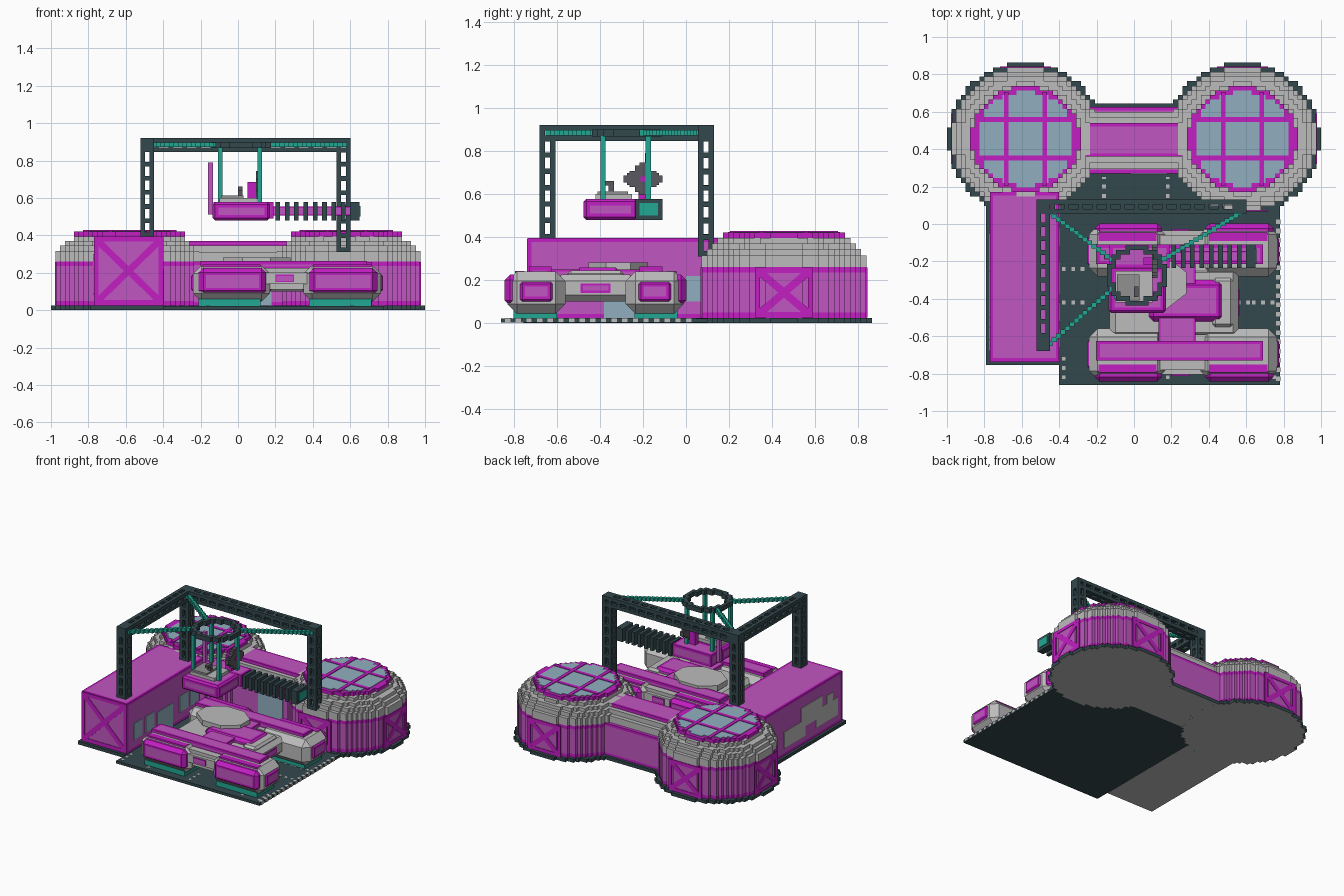
import bpy, bmesh, math
from mathutils import Matrix, Vector

if "Cube" in bpy.data.objects:
    bpy.data.objects.remove(bpy.data.objects["Cube"], do_unlink=True)

V = 0.0247  # size of one block


def make_mat(name, r, g, b):
    lin = [((c / 255 + 0.055) / 1.055) ** 2.4 for c in (r, g, b)] + [1]
    m = bpy.data.materials.new(name)
    m.use_nodes = True
    m.diffuse_color = lin
    m.node_tree.nodes["Principled BSDF"].inputs["Base Color"].default_value = lin
    return m


bright = make_mat("bright magenta", 195, 30, 195)
light = make_mat("light magenta", 193, 86, 193)
grey = make_mat("light grey", 188, 188, 188)
mid = make_mat("mid grey", 145, 145, 145)
iron = make_mat("iron grey", 88, 88, 96)
slate = make_mat("dark slate", 52, 72, 77)
glass = make_mat("pale blue glass", 145, 175, 192)
teal = make_mat("teal", 34, 168, 148)


def finish(bm, name, *mats):
    me = bpy.data.meshes.new(name)
    bm.to_mesh(me)
    bm.free()
    for m in mats:
        me.materials.append(m)
    ob = bpy.data.objects.new(name, me)
    bpy.context.collection.objects.link(ob)
    return ob


def add_box(bm, x0, x1, y0, y1, z0, z1):
    mtx = Matrix.Translation(((x0 + x1) / 2, (y0 + y1) / 2, (z0 + z1) / 2))
    mtx = mtx @ Matrix.Diagonal((abs(x1 - x0), abs(y1 - y0), abs(z1 - z0), 1))
    bmesh.ops.create_cube(bm, size=1, matrix=mtx)


def boxes(name, mat, *items, bevel=0):
    bm = bmesh.new()
    for b in items:
        add_box(bm, *b)
    if bevel:
        bmesh.ops.bevel(bm, geom=bm.edges[:], offset=bevel, segments=1, affect='EDGES')
    return finish(bm, name, mat)


def trim_box(name, b, t=V, bevel=0):
    """Light panel box with a bright border round every face."""
    bm = bmesh.new()
    add_box(bm, *b)
    if bevel:
        bmesh.ops.bevel(bm, geom=bm.edges[:], offset=bevel, segments=1, affect='EDGES')
    big = [f for f in bm.faces if max(abs(c) for c in f.normal) > 0.99]
    for f in bm.faces:
        f.material_index = 0 if f in big else 1
    for f in bmesh.ops.inset_individual(bm, faces=big, thickness=t)["faces"]:
        f.material_index = 1
    return finish(bm, name, light, bright)


def disc(name, mat, cx, cy, r, z0, z1, under=None):
    """Round slab with a stepped, blocky outline."""
    n = int(r / V)
    right = []
    for j in range(-n, n + 1):
        w = round(math.sqrt(max(r * r - (j * V) ** 2, 0)) / V + 0.35) * V
        right += [(w, (j - 0.5) * V), (w, (j + 0.5) * V)]
    pts = right + [(-x, y) for x, y in reversed(right)]
    bm = bmesh.new()
    base = bm.faces.new([bm.verts.new((cx + x, cy + y, z0)) for x, y in pts])
    ext = bmesh.ops.extrude_face_region(bm, geom=[base], use_keep_orig=True)["geom"]
    for v in ext:
        if isinstance(v, bmesh.types.BMVert):
            v.co.z = z1
    bmesh.ops.recalc_face_normals(bm, faces=bm.faces[:])
    for f in bm.faces:
        f.material_index = 1 if under and f.normal.z < -0.5 else 0
    return finish(bm, name, mat, under or mat)


def cross_panel(name, c, axis, hw, hh):
    """Framed light panel with a diagonal cross on a wall."""
    def place(w, h, d, ang):
        rot = Matrix.Rotation(math.pi / 2, 4, 'Z') if axis == 'x' else Matrix()
        return Matrix.Translation(c) @ rot @ Matrix.Rotation(ang, 4, 'Y') @ Matrix.Diagonal((w, d, h, 1))
    bm = bmesh.new()
    bmesh.ops.create_cube(bm, size=1, matrix=place(2 * hw, 2 * hh, 0.006, 0))
    ring = bmesh.ops.inset_individual(bm, faces=bm.faces[:], thickness=0.0025)["faces"]
    bm.clear()
    for sx in (-1, 1):  # frame uprights and diagonals
        off = Vector((sx * (hw - 0.012), 0, 0)) if axis == 'y' else Vector((0, sx * (hw - 0.012), 0))
        bmesh.ops.create_cube(bm, size=1, matrix=Matrix.Translation(off) @ place(V, 2 * hh, 0.008, 0))
        bmesh.ops.create_cube(bm, size=1, matrix=place(2 * math.hypot(hw, hh) - 0.04, 0.035, 0.007,
                                                       sx * math.atan2(hh, hw)))
        bmesh.ops.create_cube(bm, size=1, matrix=Matrix.Translation((0, 0, sx * (hh - 0.012))) @ place(2 * hw, V, 0.008, 0))
    return finish(bm, name, bright)


# Ground slab with lane dots and dashed edge
boxes("floor", slate, (-0.40, 0.78, -0.86, 0.30, 0.002, 0.022))
dots = [(x + i * 0.05, y) for x in (-0.385, 0.5, 0.63) for y in (-0.25, -0.43) for i in range(3)]
dots += [(x, -0.83 + i * 0.05) for x in (-0.385, -0.17, 0.17, 0.6, 0.74) for i in range(3)]
dots += [(x, 0.14 + i * 0.05) for x in (-0.17, 0.17) for i in range(3)]
boxes("floor_dots", grey, *[(x, x + 0.02, y, y + 0.02, 0.015, 0.0235) for x, y in dots])
boxes("floor_edge_dashes", grey, *[(0.76, 0.783, -0.84 + i * 0.0494, -0.84 + i * 0.0494 + V, 0.002, 0.0235)
                                   for i in range(18)])

# Domed halls
for side, s in (("right", -1), ("left", 1)):
    cx, cy = 0.58 * s, 0.455
    disc(side + "_hall_plinth", slate, cx, cy, 0.405, 0, V, grey)
    for i, (m, r, z0, z1) in enumerate([
            (bright, .383, V, .05), (light, .383, .05, .235), (bright, .383, .235, .26),
            (grey, .383, .26, .315), (grey, .36, .315, .345), (grey, .335, .345, .37),
            (grey, .30, .37, .395), (bright, .28, .395, .42)]):
        disc(f"{side}_hall_tier_{i}", m, cx, cy, r, z0, z1)
    disc(side + "_dome_glass", glass, cx, cy, 0.25, 0.40, 0.424)
    boxes(side + "_dome_bars", bright,
          *[(cx + o - .013, cx + o + .013, cy - .25, cy + .25, .41, .429) for o in (-.103, .103)],
          *[(cx - .25, cx + .25, cy + o - .013, cy + o + .013, .41, .428) for o in (-.103, .103)])
    cross_panel(side + "_hall_side_panel", (s * (0.58 + 16 * V), cy, 0.142), 'x', 0.135, 0.115)
    cross_panel(side + "_hall_back_panel", (cx, cy + 15.5 * V, 0.142), 'y', 0.135, 0.115)
cross_panel("left_hall_front_panel", (0.58, 0.455 - 15.5 * V, 0.142), 'y', 0.135, 0.115)

# Corridor between the halls
bm_plinth = boxes("corridor_plinth", slate, (-0.4, 0.4, 0.25, 0.645, 0.0005, V))
bm_plinth.data.materials.append(grey)
trim_box("corridor_wall", (-0.4, 0.4, 0.27, 0.625, V, 0.26))
boxes("corridor_roof_steps", grey, (-.4, .4, .295, .60, .25, .31), (-.4, .4, .33, .57, .30, .345))
trim_box("corridor_roof", (-0.31, 0.31, 0.36, 0.54, 0.34, 0.37))
boxes("corridor_door", glass, (-0.02, 0.18, 0.265, 0.28, 0.022, 0.2))

# Long side wing
wing_plinth = boxes("wing_plinth", slate, (-0.79, -0.40, -0.755, 0.3, 0.0005, V))
wing_plinth.data.materials.append(grey)
for ob in (bm_plinth, wing_plinth):
    for f in ob.data.polygons:
        f.material_index = int(f.normal.z < -0.5)
trim_box("wing", (-0.77, -0.40, -0.735, 0.17, V, 0.395))
cross_panel("wing_front_panel", (-0.585, -0.735, 0.21), 'y', 0.185, 0.18)
boxes("wing_windows", glass, *[(-.41, -.395, y, y + .1, .1, .22) for y in (-.66, -.52, -.12, .0)],
      (-.41, -.395, -.38, -.2, V, .2))
boxes("wing_wall_patch", grey, (-.774, -.76, -.68, -.42, .09, .22), (-.774, -.76, -.50, -.25, .15, .30),
      (-.774, -.76, -.30, -.05, .08, .2), (-.774, -.76, -.62, -.55, .2, .28))

# Overhead ladder-frame gantry
W = 3 * V


def truss(x, y, z, axis, length):
    o = [x, y, z]
    a, b = [k for k in range(3) if k != axis]
    out = []

    def seg(s0, s1, a0, a1, b0, b1):
        r = [0] * 6
        for k, lo, hi in ((axis, s0, s1), (a, a0, a1), (b, b0, b1)):
            r[2 * k], r[2 * k + 1] = o[k] + lo, o[k] + hi
        out.append(r)
    for p in (0, 2 * V):
        for q in (0, 2 * V):
            seg(0, length, p, p + V, q, q + V)
    n = round(length / W)
    for i in range(n + 1):
        c = min(i * length / n, length - V)
        seg(c, c + V, 0, W, 0, W)
    return out


boxes("gantry_front_post", slate, *truss(-.522, -.68, .39, 2, .53))
boxes("gantry_corner_post", slate, *truss(-.522, .056, .39, 2, .53))
boxes("gantry_left_post", slate, *truss(.527, .056, .31, 2, .61))
boxes("gantry_side_beam", slate, *truss(-.522, -.68, .846, 1, .81))
boxes("gantry_back_beam", slate, *truss(-.522, .056, .846, 0, 1.123))

# Suspension ring, stepped cables and hanging rods
RX, RY = 0.015, -0.275
cells = [(i * V, j * V) for i in range(-8, 9) for j in range(-8, 9)
         if 0.130 < math.hypot(i * V, j * V) < 0.162]
boxes("suspension_ring", slate, *[(RX + x - V / 2, RX + x + V / 2, RY + y - V / 2, RY + y + V / 2, .866, .9)
                                  for x, y in cells])
for name, p, q in (("front", (-.45, -.64), (-.12, -.35)), ("corner", (-.45, .06), (-.12, -.19)),
                   ("left", (.57, .06), (.14, -.2))):
    n = int(max(abs(p[0] - q[0]), abs(p[1] - q[1])) / V) + 1
    pts = [(p[0] + (q[0] - p[0]) * i / n, p[1] + (q[1] - p[1]) * i / n) for i in range(n + 1)]
    boxes(name + "_cable", teal, *[(x - .0135, x + .0135, y - .0125, y + .0125, .871, .896) for x, y in pts])
boxes("hanging_rods", teal, *[(x - .012, x + .012, y - .012, y + .012, .57, .87)
                              for x in (-.095, .115) for y in (-.385, -.175)])

# Hanging cabin and ribbed arm
trim_box("cabin", (-.135, .17, -.475, -.225, .48, .577), bevel=0.012)
trim_box("arm_mount", (-.13, .19, -.235, -.11, .49, .577))
boxes("cabin_roof", grey, (-.10, .10, -.42, -.25, .57, .60))
boxes("cabin_hatch", mid, (-.09, .03, -.41, -.27, .595, .612))
boxes("cabin_lever", iron, (0, .025, -.36, -.335, .6, .655), (0, .025, -.39, -.335, .64, .66))
trim_box("arm_core", (.18, .645, -.2, -.145, .505, .555), 0.012)
boxes("arm_ribs", slate, *[(.2 + i * .05, .2 + i * .05 + V, -.235, -.11, .48, .577) for i in range(9)],
      (.625, .65, -.235, -.11, .48, .577))
boxes("arm_tip", teal, (.64, .655, -.215, -.13, .5, .557))
boxes("mast", light, (-.16, -.135, -.19, -.165, .51, .79))

# Cog wheel beside the rods
bm = bmesh.new()
for hy, hz in ((.062, .037), (.037, .062), (.09, .016), (.016, .075), (.075, .028)):
    add_box(bm, .097, .125, -.2 - hy, -.2 + hy, .67 - hz, .67 + hz)
finish(bm, "cog_wheel", iron)
boxes("cog_bracket", bright, (.05, .1, -.22, -.18, .577, .685), (.09, .128, -.212, -.188, .658, .682))

# Parked hover vehicle
CY = -0.42
for side, s in (("right", -1), ("left", 1)):
    def yb(x0, x1, a, b, z0, z1):
        lo, hi = sorted((CY + s * a, CY + s * b))
        return (x0, x1, lo, hi, z0, z1)
    boxes(side + "_pod_bridge", grey, yb(-.2, .7, .17, .36, .11, .225), yb(-.1, .6, .34, .385, .14, .2))
    trim_box(side + "_pod_rail", yb(-.2, .69, .205, .31, .215, .262))
    trim_box(side + "_bridge_panel", yb(.2, .3, .3, .392, .15, .19), 0.01)
    for end, x0, x1 in (("rear", -.25, .18), ("front", .34, .775)):
        n = f"{side}_{end}_pod"
        boxes(n, grey, yb(x0 + .01, x1 - .01, .14, .41, .045, .24), bevel=0.045)
        trim_box(n + "_core", yb(x0, x1, .17, .38, .07, .222), 0.018, bevel=0.04)
        trim_box(n + "_outer_panel", yb(x0 + .04, x1 - .03, .3, .422, .08, .225), 0.018, bevel=0.025)
        boxes(n + "_top_edge", bright, yb(x0 + .06, x1 - .06, .33, .375, .225, .243))
        boxes(n + "_jets", teal, yb(x0 + .04, x1 - .06, .18, .38, .022, .06))
boxes("hull", grey, (-.13, .56, CY - .19, CY + .19, .1, .225), bevel=0.03)
trim_box("hull_nose_panel", (.4, .565, CY - .07, CY + .07, .14, .185), 0.015)
boxes("hull_collar", grey, (.42, .53, CY - .13, CY + .13, .21, .245), bevel=0.015)
trim_box("hull_deck", (.08, .48, CY - .10, CY + .12, .2, .258), bevel=0.025)
trim_box("hull_deck_neck", (.13, .33, CY - .23, CY + .23, .2, .25), 0.015)
bm = bmesh.new()
bmesh.ops.create_cone(bm, cap_ends=True, segments=8, radius1=1, radius2=1, depth=1,
                      matrix=Matrix.Translation((.1, -.315, .262)) @ Matrix.Diagonal((.195, .15, .04, 1))
                      @ Matrix.Rotation(math.pi / 8, 4, 'Z'))
finish(bm, "hull_top_plate", grey)
